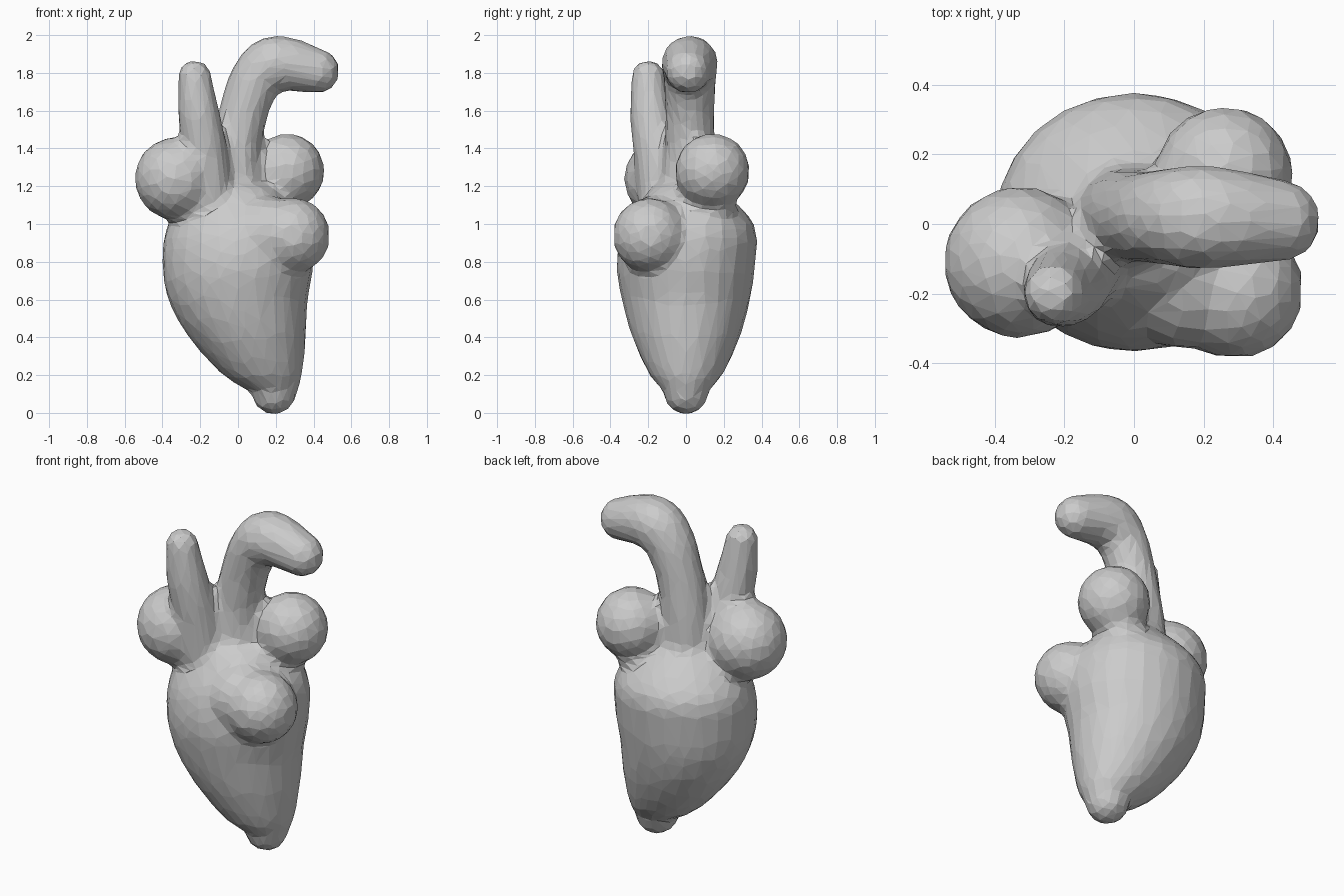
import bpy, bmesh, math
from mathutils import Vector, Matrix

cube = bpy.data.objects.get("Cube")
if cube:
    bpy.data.objects.remove(cube, do_unlink=True)

muscle = bpy.data.materials.new("pale_grey")
muscle.use_nodes = True
GREY = (0.6, 0.6, 0.6, 1)
muscle.diffuse_color = GREY
muscle.node_tree.nodes["Principled BSDF"].inputs["Base Color"].default_value = GREY

bm = bmesh.new()
SIDES = 24
STEPS = 5


def ball(x, y, z, radius):
    """Add a rounded lobe."""
    bmesh.ops.create_uvsphere(bm, u_segments=SIDES, v_segments=SIDES // 2, radius=radius,
                              matrix=Matrix.Translation((x, y, z)))


def smooth_path(stations):
    """Interpolate the stations with a smooth spline through every one of them."""
    points = [Vector(s) for s in stations]
    points = [points[0], *points, points[-1]]
    path = []
    for before, start, end, after in zip(points, points[1:], points[2:], points[3:]):
        leave, arrive = (end - before) / 2, (after - start) / 2
        for step in range(STEPS):
            t = step / STEPS
            blend = t * t * (3 - 2 * t)
            path.append(start.lerp(end, blend) + leave * t * (1 - t) ** 2 - arrive * t * t * (1 - t))
    return path + [points[-1]]


def sweep(stations, flatten=1, upright=False):
    """Loft rings along stations of x, y, z, radius and round off the far end."""
    path = smooth_path(stations)
    last = len(path) - 1
    rings = []
    for i, station in enumerate(path):
        tangent = (path[min(i + 1, last)] - path[max(i - 1, 0)]).to_3d()
        if upright:
            tangent = Vector((0, 0, 1))
        across = Vector((0, 1, 0)).cross(tangent).normalized()
        depth = tangent.cross(across).normalized() * flatten
        ring = []
        for k in range(SIDES):
            angle = math.tau * k / SIDES
            offset = across * math.cos(angle) + depth * math.sin(angle)
            ring.append(bm.verts.new(station.to_3d() + offset * station.w))
        rings.append(ring)
    for low, high in zip(rings, rings[1:]):
        for k in range(SIDES):
            bm.faces.new((low[k - 1], low[k], high[k], high[k - 1]))
    bm.faces.new(rings[0])
    bm.faces.new(rings[-1])
    ball(*stations[-1])


# Ventricles: from the broad shoulders down to the leaning tip
sweep([(0, 0, 1.2, 0.19), (0, 0.02, 1, 0.37), (0, 0, 0.8, 0.4), (0, 0, 0.6, 0.37),
       (0.05, 0, 0.4, 0.31), (0.13, 0, 0.2, 0.21), (0.19, 0, 0.11, 0.12)],
      flatten=0.92, upright=True)

# Outflow bulge, broadening into the front of the ventricles
ball(0.29, -0.19, 0.94, 0.2)
ball(0.15, -0.16, 0.95, 0.2)

# Left and right atria, each with a neck
ball(0.26, 0.14, 1.28, 0.2)
ball(0.2, 0.14, 1.1, 0.13)
ball(-0.33, -0.11, 1.24, 0.22)
ball(-0.22, -0.08, 1.1, 0.15)

# Arched great vessel
sweep([(0, 0, 1, 0.18), (-0.02, 0.02, 1.3, 0.14), (0.02, 0.02, 1.56, 0.13),
       (0.1, 0.02, 1.77, 0.14), (0.21, 0.02, 1.85, 0.15), (0.42, 0.01, 1.81, 0.12)])

# Upright vein
sweep([(-0.15, -0.1, 1, 0.14), (-0.18, -0.16, 1.4, 0.12),
       (-0.21, -0.19, 1.6, 0.11), (-0.23, -0.2, 1.78, 0.09)])

bmesh.ops.recalc_face_normals(bm, faces=bm.faces)
mesh = bpy.data.meshes.new("heart")
bm.to_mesh(mesh)
bm.free()
heart = bpy.data.objects.new("heart", mesh)
bpy.context.collection.objects.link(heart)
mesh.materials.append(muscle)

# Fuse the parts, soften the joins, then reduce to uneven facets
fuse = heart.modifiers.new("fuse", 'REMESH')
fuse.mode = 'VOXEL'
fuse.voxel_size = 0.025
soften = heart.modifiers.new("soften", 'SMOOTH')
soften.factor = 0.5
soften.iterations = 8
facet = heart.modifiers.new("facet", 'DECIMATE')
facet.ratio = 0.1
